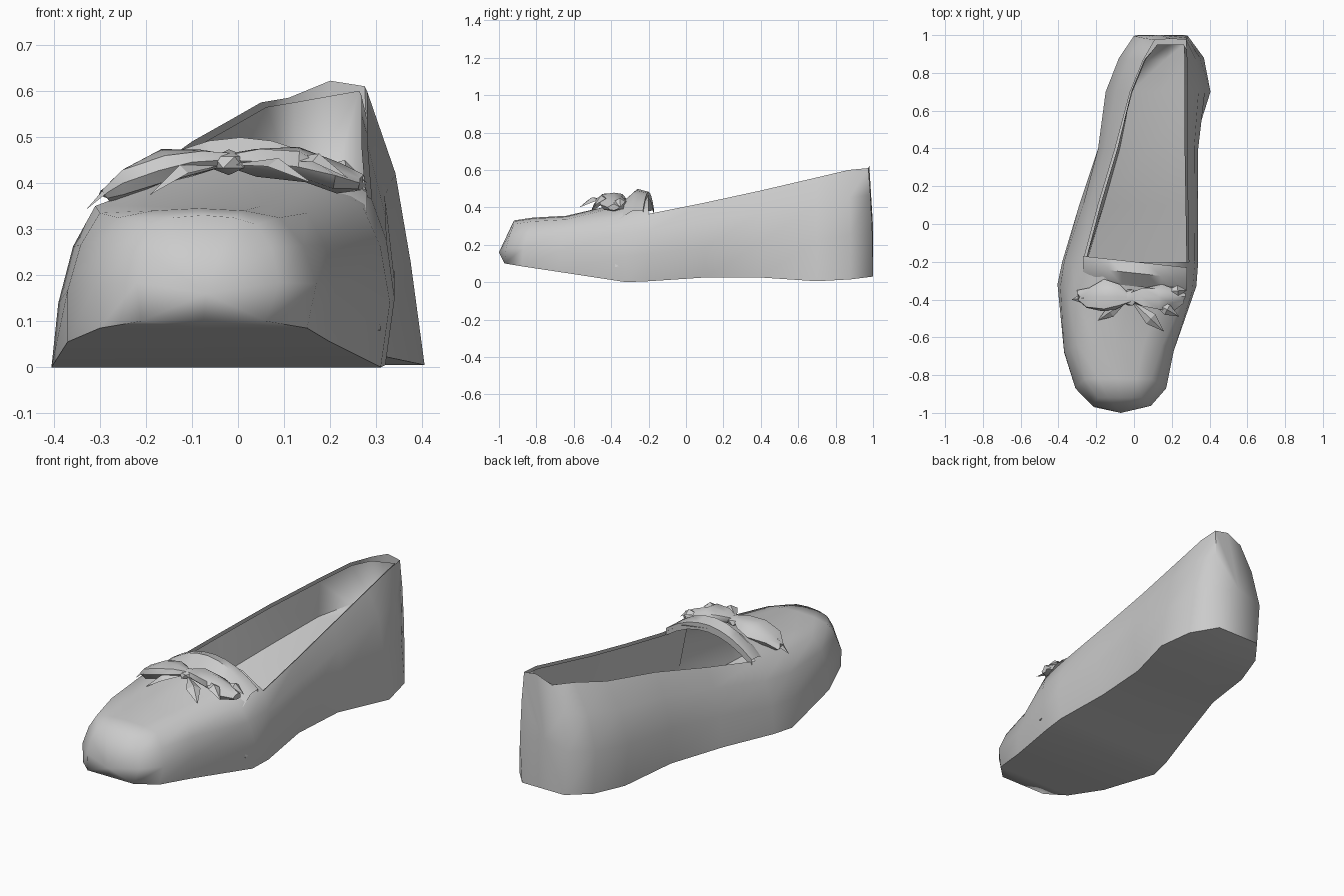
import bpy, bmesh, math, random
from mathutils import Vector

if "Cube" in bpy.data.objects:
    bpy.data.objects.remove(bpy.data.objects["Cube"])

random.seed(4)
grey = bpy.data.materials.new("plain grey")
grey.diffuse_color = (0.6, 0.6, 0.6, 1)
grey.use_nodes = True
grey.node_tree.nodes["Principled BSDF"].inputs["Base Color"].default_value = grey.diffuse_color


def lerp(a, b, t):
    return a + (b - a) * t


def finish(bm, name, angle):
    bmesh.ops.recalc_face_normals(bm, faces=bm.faces)
    mesh = bpy.data.meshes.new(name)
    bm.to_mesh(mesh)
    bm.free()
    mesh.materials.append(grey)
    ob = bpy.data.objects.new(name, mesh)
    bpy.context.collection.objects.link(ob)
    bpy.ops.object.select_all(action='DESELECT')
    ob.select_set(True)
    bpy.context.view_layer.objects.active = ob
    bpy.ops.object.shade_smooth_by_angle(angle=math.radians(angle))


def bridge(bm, rows):
    for a, b in zip(rows, rows[1:]):
        for j in range(len(a) - 1):
            bm.faces.new((a[j], a[j + 1], b[j + 1], b[j]))


# Shoe body stations, toe to heel:
# y bottom, y top, z bottom, z rim, bottom left/right, middle left/right, rim left/right
STATIONS = [
    (-.97, -.92, .10, .31, -.21, .06, -.22, .09, -.19, .04),
    (-.88, -.82, .085, .325, -.30, .15, -.31, .17, -.26, .09),
    (-.68, -.64, .055, .335, -.37, .20, -.37, .21, -.30, .15),
    (-.32, -.38, .00, .35, -.405, .31, -.39, .33, -.31, .27),
    (-.20, -.20, .005, .365, -.38, .32, -.37, .34, -.27, .29),
    (.10, .10, .025, .425, -.29, .29, -.27, .34, -.19, .285),
    (.40, .40, .025, .49, -.19, .31, -.19, .34, -.10, .28),
    (.70, .70, .005, .56, -.13, .405, -.15, .375, -.02, .28),
    (.88, .87, .015, .60, -.07, .37, -.08, .35, .05, .28),
    (1.0, .975, .03, .61, .02, .27, .00, .285, .11, .275),
]
CROWN = [.33, .345, .355, .415, .465]      # height of the vamp, toe to throat

bm = bmesh.new()
rings, tops = [], []
for i, (yb, yt, zb, zt, bl, br, ml, mr, tl, tr) in enumerate(STATIONS):
    def point(x, f, drop=0):
        return bm.verts.new((x, lerp(yb, yt, f * f), lerp(zb, zt - drop, f)))
    drop = .025 if yb > .6 else 0          # left rim dips near the heel
    left = [point(tl, 1, drop), point(lerp(ml, tl, .4), .75, drop), point(ml, .4), point(bl, 0)]
    right = [point(br, 0), point(mr, .4), point(lerp(mr, tr, .35), .75), point(tr, 1)]
    rings.append(left + [point((bl + br) / 2, 0)] + right)
    if i < len(CROWN):
        mids = [bm.verts.new((lerp(tr, tl, t), yt, lerp(zt, CROWN[i], k)))
                for t, k in ((.22, .75), (.5, 1), (.78, .75))]
        tops.append([right[-1]] + mids + [left[0]])
bridge(bm, rings)
bridge(bm, tops)


def fan(loop, co):
    c = bm.verts.new(co)
    for a, b in zip(loop, loop[1:] + loop[:1]):
        bm.faces.new((a, b, c))


fan(rings[0] + tops[0][1:-1], (-.07, -1.0, .16))          # toe tip
heel_top = bm.verts.new((.20, .98, .622))
fan(rings[-1] + [heel_top], (.14, 1.0, .30))              # heel back
finish(bm, "shoe_body", 75)

# Lining: a sloped left wall, a raised insole and a right wall, closed at the heel
FLOOR = [.08, .12, .21, .28, .325, .345, .36]             # insole height, ball to heel
bm = bmesh.new()
rows = []
for s, z in zip(STATIONS[3:], FLOOR):
    yb, yt, zb, zt, bl, br, ml, mr, tl, tr = s
    y = min(yt, .95)
    drop = .025 if yb > .6 else 0
    f = (z - zb) / (zt - zb)
    rows.append([bm.verts.new(p) for p in (
        (tl + .012, y, zt - drop - .01),
        (lerp(ml, tl, .5) + .07, y, z + .01),
        ((tl + tr) / 2, y, z - .01),
        (lerp(mr, tr, max(0, f - .3)) - .02, y, z),
        (tr - .012, y, zt - .01))])
bridge(bm, rows)
bm.faces.new(rows[-1])
finish(bm, "lining", 75)


# Bow: two crumpled hollow loops draped over the vamp
def bow_loop(name, x_end, z_end):
    bm = bmesh.new()
    shape = [(0, .028, .018), (.25, .06, .032), (.55, .08, .04), (.82, .065, .034), (1, .03, .016)]
    rows = []
    for t, ry, rz in shape:
        x = lerp(-.02, x_end, t)
        z = lerp(.45, z_end, t ** 2)
        ring = []
        for k in range(8):
            a = k * math.tau / 8
            w = random.uniform(.7, 1.2)
            ring.append(bm.verts.new((x + random.uniform(-.015, .015),
                                      -.385 + ry * w * math.cos(a),
                                      z + rz * w * math.sin(a))))
        rows.append(ring + ring[:1])
    bridge(bm, rows)
    bm.faces.new(rows[-1][:-1])
    finish(bm, name, 40)


bow_loop("bow_loop_left", -.29, .375)
bow_loop("bow_loop_right", .26, .40)

# Bow knot
bm = bmesh.new()
bmesh.ops.create_icosphere(bm, subdivisions=1, radius=1)
for v in bm.verts:
    v.co = Vector((-.02 + v.co.x * .045, -.39 + v.co.y * .05, .445 + v.co.z * .028))
finish(bm, "bow_knot", 40)


# Pointed ribbon folds and tails
def ribbon(name, start, end, width):
    bm = bmesh.new()
    s, e = Vector(start), Vector(end)
    side = (e - s).cross(Vector((0, 0, 1))).normalized() * width
    mid = s.lerp(e, .6) + Vector((0, 0, .02))
    v = [bm.verts.new(p) for p in (s, mid - side, mid + Vector((0, 0, .018)), mid + side, e)]
    for f in ((0, 1, 2), (0, 2, 3), (1, 4, 2), (2, 4, 3)):
        bm.faces.new([v[i] for i in f])
    finish(bm, name, 30)


FOLDS = [((-.02, -.40, .44), (.16, -.57, .40), .035),
         ((.08, -.40, .45), (.24, -.49, .41), .03),
         ((-.03, -.40, .44), (-.19, -.51, .375), .03),
         ((-.18, -.38, .42), (-.33, -.40, .342), .03),
         ((.16, -.36, .43), (.28, -.35, .40), .03)]
for n, fold in enumerate(FOLDS, 1):
    ribbon(f"bow_tail_{n}", *fold)

# Gathered collar band along the throat of the opening
bm = bmesh.new()
rows = []
for k in range(9):
    t = k / 8
    arch = 1 - (2 * t - 1) ** 2
    x, z = lerp(-.27, .28, t), .375 + .10 * arch
    y = lerp(-.17, -.23, t)
    rows.append([bm.verts.new((x, y - dy, z + dz)) for dy, dz in
                 ((0, -.03), (0, .008), (.06, .02 * arch + .004), (.13, -.04))])
bridge(bm, rows)
finish(bm, "throat_band", 50)
